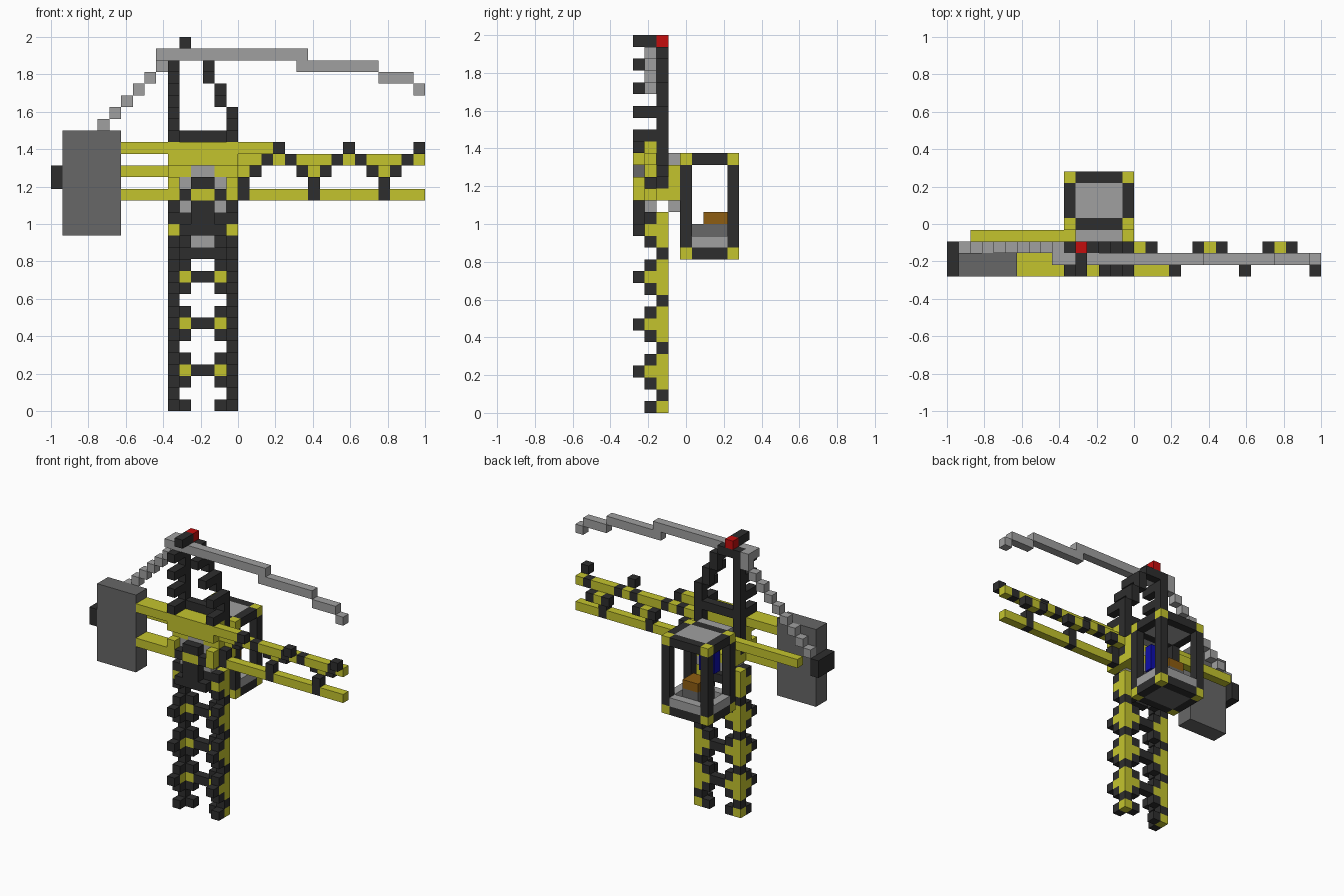
import bpy
import bmesh
from mathutils import Vector

cube = bpy.data.objects.get("Cube")
if cube:
    bpy.data.objects.remove(cube, do_unlink=True)

U = 1 / 16                               # size of one block
ORIGIN = Vector((-1, -4.5 * U, 0))
COLOURS = {
    "yellow": (0.55, 0.55, 0.027), "black": (0.027, 0.027, 0.027),
    "light grey": (0.35, 0.35, 0.35), "dark grey": (0.135, 0.135, 0.135),
    "red": (0.55, 0.004, 0.004), "brown": (0.27, 0.11, 0.006),
    "blue": (0.004, 0.004, 0.42),
}
MATS = {}
for name, rgb in COLOURS.items():
    m = bpy.data.materials.new(name)
    m.use_nodes = True
    m.diffuse_color = (*rgb, 1)
    m.node_tree.nodes["Principled BSDF"].inputs["Base Color"].default_value = (*rgb, 1)
    MATS[name] = m
Y, K, G, D = "yellow", "black", "light grey", "dark grey"
grid = {}


def span(v):
    return range(v[0], v[1] + 1) if isinstance(v, tuple) else (v,)


def fill(part, colour, x, y, z):
    """Fill blocks; each of x, y, z is one index or an inclusive range."""
    for i in span(x):
        for j in span(y):
            for k in span(z):
                grid[i, j, k] = (part, colour)


def both(part, colour, x, y, z):
    """Fill blocks and their mirror image across the tower's middle."""
    lo, hi = x if isinstance(x, tuple) else (x, x)
    fill(part, colour, (lo, hi), y, z)
    fill(part, colour, (25 - hi, 25 - lo), y, z)


# Tower: two corner legs with repeating brackets and cross bars
for k in range(17):
    step = k % 4
    if step == 1:
        both("tower", K, 10, 2, k)
    elif step == 3:
        both("tower", K, 10, 0, k)
        both("tower", Y, 10, (1, 2), k)
        both("tower", Y, 11, 2, k)
        fill("tower", K, (12, 13), 2, k)
    else:
        both("tower", Y, 10, 2, k)
        both("tower", K, 10, 1, k)
        both("tower", K, 11, 2, k)

# Turning hub at the head of the tower
for cell in ((10, 0, 15), (15, 0, 15)):
    grid.pop(cell)
fill("hub", K, (11, 14), 0, 15)
fill("hub", K, (11, 14), 1, 16)
fill("hub", K, (12, 13), 0, (16, 17))
fill("hub", G, (11, 14), 1, 17)

# Body around the hub
fill("body", Y, (10, 15), (0, 3), 18)
fill("body", Y, (10, 15), 1, (19, 22))
fill("body", Y, (10, 15), 0, (21, 22))
both("body", Y, 10, 0, 19)
both("body", Y, 10, 3, (19, 20))
both("hub", K, 11, 0, 18)
both("hub", G, 11, 1, 19)
fill("hub", K, (12, 13), (0, 1), 19)
fill("hub", G, (12, 13), 1, 20)
for k in (17, 21):
    fill("cab_bracket", G, (11, 14), 3, k)

# Rear arm, counterweight and end block
for k in (18, 22):
    fill("rear_arm", Y, (6, 9), (0, 1), k)
fill("rear_arm", Y, (2, 9), 3, 20)
fill("counterweight", D, (1, 5), (0, 1), (15, 23))
fill("end_block", K, 0, (0, 2), (19, 20))

# Jib: two chords joined by a repeating zigzag
fill("jib", Y, (16, 18), 0, 22)
fill("jib", Y, (16, 31), 1, 21)
fill("jib", Y, (16, 31), 1, 18)
for start in (16, 22, 28):
    fill("jib", K, start, 1, (18, 19))
    fill("jib", Y, start, 2, 20)
    fill("jib", K, start + 1, 2, 20)
    fill("jib", K, start + 2, 1, 21)
    fill("jib", K, start + 3, 0, 22)
    if start > 16:
        fill("jib", K, start - 1, 2, 20)
        fill("jib", K, start - 2, 1, 21)

# Mast: straight post, stepped strut and teeth
both("mast", K, 10, 2, (19, 23))
fill("mast", K, (10, 15), 2, 23)
fill("mast", K, 10, 2, (24, 30))
for n in range(3):
    fill("mast", K, 15 - n, 2, (24 + 2 * n, 25 + 2 * n))
    for x in (10, 15 - n):
        fill("mast", K, x, (0, 1), 25 + 2 * n)
both("mast", K, 10, (0, 1), 23)
fill("mast", K, (10, 12), 2, 30)
fill("mast", K, 11, (0, 1), 31)
fill("warning_lamp", "red", 11, 2, 31)

# Stay cables over the jib and down to the counterweight
fill("front_stay", G, (9, 21), 1, 30)
fill("front_stay", G, (21, 27), 1, 29)
fill("front_stay", G, (28, 30), 1, 28)
fill("front_stay", G, 31, 1, 27)
fill("rear_stay", G, 9, 2, 30)
for n in range(9):
    fill("rear_stay", G, 9 - n, 2, 29 - n)

# Cab: frame edges, yellow corners, roof, floor and walls
for k in (13, 21):
    fill("cab_frame", K, (10, 15), (4, 8), k)
    fill("cab_panels", G if k == 21 else D, (11, 14), (5, 7), k)
for j in (4, 8):
    both("cab_frame", K, 10, j, (14, 20))
    for k in (13, 21):
        both("cab_frame", Y, 10, j, k)
    fill("cab_panels", G, (11, 14), j, 14)
both("cab_panels", G, 10, (5, 7), 14)

# Cab interior
fill("seat_base", D, (12, 13), (5, 7), (14, 15))
fill("seat", "brown", (12, 13), (6, 7), 16)
fill("control_panel", "blue", (12, 13), 4, (17, 19))

# Turn the blocks of each part into a mesh with only its outer faces
FACES = []
for axis in range(3):
    for sign in (-1, 1):
        n = Vector((0, 0, 0))
        n[axis] = sign
        a = Vector((0, 0, 0))
        a[(axis + 1) % 3] = 1
        b = n.cross(a)
        FACES.append((n, [(n + s * a + t * b) / 2
                          for s, t in ((-1, -1), (1, -1), (1, 1), (-1, 1))]))

for part in sorted({p for p, c in grid.values()}):
    mesh = bpy.data.meshes.new(part)
    bm = bmesh.new()
    slots = []
    for cell, (p, colour) in grid.items():
        if p != part:
            continue
        if colour not in slots:
            slots.append(colour)
            mesh.materials.append(MATS[colour])
        centre = Vector(cell) + Vector((0.5, 0.5, 0.5))
        for n, corners in FACES:
            if tuple(int(c + d) for c, d in zip(cell, n)) in grid:
                continue
            f = bm.faces.new([bm.verts.new(ORIGIN + (centre + c) * U) for c in corners])
            f.material_index = slots.index(colour)
    bmesh.ops.remove_doubles(bm, verts=bm.verts[:], dist=0.001)
    bm.to_mesh(mesh)
    bm.free()
    bpy.context.collection.objects.link(bpy.data.objects.new(part, mesh))
